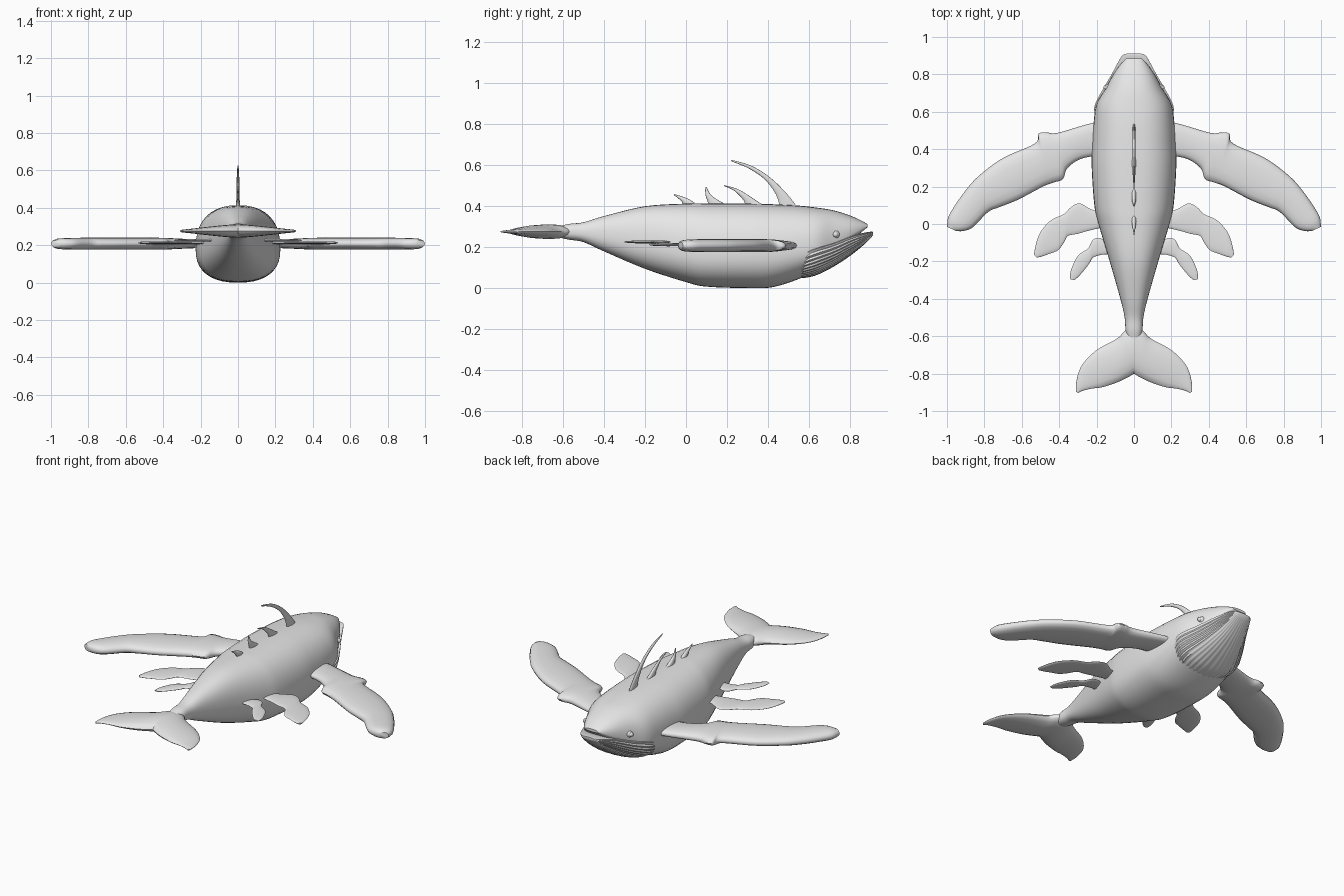
import bpy, bmesh, math
from mathutils import Vector

grey = bpy.data.materials.new("skin_grey")
grey.diffuse_color = (0.8, 0.8, 0.8, 1)


def smooth_rows(rows, steps):
    """Catmull-Rom interpolation between rows of numbers."""
    out = []
    for i in range(len(rows) - 1):
        a, b = rows[max(i - 1, 0)], rows[i]
        c, d = rows[i + 1], rows[min(i + 2, len(rows) - 1)]
        for s in range(steps):
            t = s / steps
            out.append([0.5 * (2 * q + (r - p) * t + (2 * p - 5 * q + 4 * r - u) * t * t
                               + (3 * q - p - 3 * r + u) * t ** 3)
                        for p, q, r, u in zip(a, b, c, d)])
    return out + [list(rows[-1])]


def loft(name, rings, angle=40):
    """Skin closed rings of points and cap both ends."""
    bm = bmesh.new()
    loops = [[bm.verts.new(p) for p in ring] for ring in rings]
    n = len(loops[0])
    for a, b in zip(loops, loops[1:]):
        for i in range(n):
            j = (i + 1) % n
            bm.faces.new((a[i], a[j], b[j], b[i]))
    bm.faces.new(loops[0])
    bm.faces.new(loops[-1])
    bmesh.ops.recalc_face_normals(bm, faces=bm.faces[:])
    mesh = bpy.data.meshes.new(name)
    bm.to_mesh(mesh)
    bm.free()
    mesh.materials.append(grey)
    ob = bpy.data.objects.new(name, mesh)
    bpy.context.collection.objects.link(ob)
    finish(ob, angle)
    return ob


def finish(ob, angle):
    bpy.ops.object.select_all(action='DESELECT')
    ob.select_set(True)
    bpy.context.view_layer.objects.active = ob
    bpy.ops.object.shade_smooth_by_angle(angle=math.radians(angle))


def power(v, e):
    return math.copysign(abs(v) ** e, v)


def hull(name, rows, n, exponent, steps, grooves=0):
    """Rows: y, half width, bottom z, widest z, top z."""
    rings = []
    for y, w, zb, zm, zt in smooth_rows(rows, steps):
        ring = []
        for i in range(n):
            a = 2 * math.pi * i / n
            c, s = power(math.cos(a), 2 / exponent), power(math.sin(a), 2 / exponent)
            k = 1.0
            if grooves and s < -0.05:
                k = 1 - 0.03 * (0.5 - 0.5 * math.cos(grooves * a))
            h = zt - zm if s > 0 else zm - zb
            ring.append(Vector((w * c * k, y, zm + h * s * k)))
        rings.append(ring)
    return loft(name, rings)


def fin(name, rows, to_space, normal, n=16, exponent=2.0, steps=5):
    """Rows: leading edge pair, trailing edge pair, half thickness."""
    rings = []
    for a1, a2, b1, b2, t in smooth_rows(rows, steps):
        lead, trail = to_space(a1, a2), to_space(b1, b2)
        mid, half = (lead + trail) / 2, (lead - trail) / 2
        rings.append([mid + half * power(math.cos(u), 2 / exponent)
                      + normal * (t * power(math.sin(u), 2 / exponent))
                      for u in (2 * math.pi * i / n for i in range(n))])
    return loft(name, rings, 60)


# Body with the upper head
hull("body", [
    (-.63, .03, .25, .275, .30), (-.57, .045, .237, .275, .314),
    (-.50, .05, .225, .27, .322), (-.40, .073, .18, .26, .352),
    (-.20, .13, .095, .23, .40), (0, .19, .03, .19, .413),
    (.10, .212, .008, .18, .414), (.30, .226, .001, .18, .413),
    (.42, .224, .005, .18, .41), (.55, .215, .045, .19, .403),
    (.64, .20, .09, .20, .393), (.72, .155, .15, .225, .38),
    (.80, .11, .22, .262, .355), (.85, .075, .268, .284, .333),
    (.885, .042, .297, .302, .313)], 40, 2.4, 5)

# Lower jaw with throat grooves
hull("lower_jaw", [
    (.55, .19, .048, .15, .155), (.59, .21, .052, .175, .18),
    (.64, .208, .065, .195, .20), (.72, .167, .105, .218, .223),
    (.80, .12, .157, .248, .253), (.86, .088, .205, .264, .269),
    (.90, .063, .243, .272, .276), (.912, .035, .26, .272, .275)],
    168, 2.3, 5, grooves=42)

Z = Vector((0, 0, 1))
flipper = [
    (.12, .56, .12, .37, .02), (.25, .533, .27, .353, .025),
    (.41, .487, .355, .30, .031), (.47, .49, .38, .24, .032),
    (.51, .482, .43, .222, .032), (.53, .43, .487, .20, .032),
    (.70, .353, .62, .13, .032), (.83, .257, .72, .09, .032),
    (.90, .18, .78, .064, .032), (.957, .10, .86, -.016, .031),
    (.993, .037, .91, -.037, .028), (.999, -.015, .95, -.038, .018)]
middle_fin = [
    (.13, .06, .13, -.01, .007), (.22, .075, .24, -.035, .008),
    (.29, .11, .30, -.052, .008), (.337, .09, .353, -.064, .008),
    (.375, .053, .375, -.10, .008), (.444, .02, .406, -.14, .008),
    (.50, -.043, .455, -.16, .008), (.525, -.11, .49, -.173, .007),
    (.535, -.165, .52, -.18, .004)]
rear_fin = [
    (.09, -.10, .09, -.16, .006), (.14, -.105, .15, -.162, .007),
    (.18, -.075, .185, -.167, .007), (.22, -.085, .22, -.18, .007),
    (.246, -.13, .235, -.205, .007), (.30, -.17, .257, -.235, .007),
    (.337, -.246, .295, -.28, .006), (.342, -.295, .32, -.30, .003)]
fluke = [
    (0, -.54, 0, -.80, .036), (.05, -.572, .03, -.818, .034),
    (.09, -.612, .086, -.845, .03), (.20, -.674, .166, -.872, .02),
    (.278, -.754, .225, -.88, .012), (.307, -.834, .275, -.892, .008),
    (.311, -.895, .30, -.905, .004)]

# Paired fins, flukes and eyes
for side, sx in (("right", 1), ("left", -1)):
    for part, rows, z, e in (("flipper", flipper, .208, 2.3),
                             ("middle_fin", middle_fin, .213, 2.0),
                             ("rear_fin", rear_fin, .226, 2.0),
                             ("tail_fluke", fluke, .276, 2.0)):
        fin(f"{side}_{part}", rows,
            lambda x, y, z=z, sx=sx: Vector((sx * x, y, z)), Z, exponent=e)
    for part, r, x in (("eye_socket", .02, .136), ("eye", .013, .15)):
        bpy.ops.mesh.primitive_uv_sphere_add(segments=16, ring_count=10, radius=r,
                                             location=(sx * x, .73, .262))
        eye = bpy.context.object
        eye.name = f"{side}_{part}"
        eye.data.materials.append(grey)
        finish(eye, 40)

# Curved fins along the back, tapering to a tip
dorsal = {
    "dorsal_spine": [(.55, .385, .46, .385, .008), (.50, .452, .44, .455, .008),
                     (.415, .537, .385, .53, .007), (.32, .597, .305, .585, .006),
                     (.22, .627, .222, .619, .002)],
    "dorsal_fin_front": [(.40, .395, .29, .395, .011), (.355, .42, .283, .425, .01),
                         (.305, .453, .255, .458, .008), (.25, .485, .225, .482, .005),
                         (.185, .503, .188, .497, .002)],
    "dorsal_fin_middle": [(.225, .395, .11, .395, .013), (.165, .425, .105, .425, .011),
                          (.122, .456, .095, .455, .007), (.10, .493, .094, .493, .002)],
    "dorsal_fin_rear": [(.06, .40, -.01, .40, .013), (.03, .425, -.02, .422, .011),
                        (-.005, .443, -.037, .438, .007), (-.06, .46, -.058, .453, .002)],
}
for name, rows in dorsal.items():
    fin(name, rows, lambda y, z: Vector((0, y, z)), Vector((1, 0, 0)), n=12)
